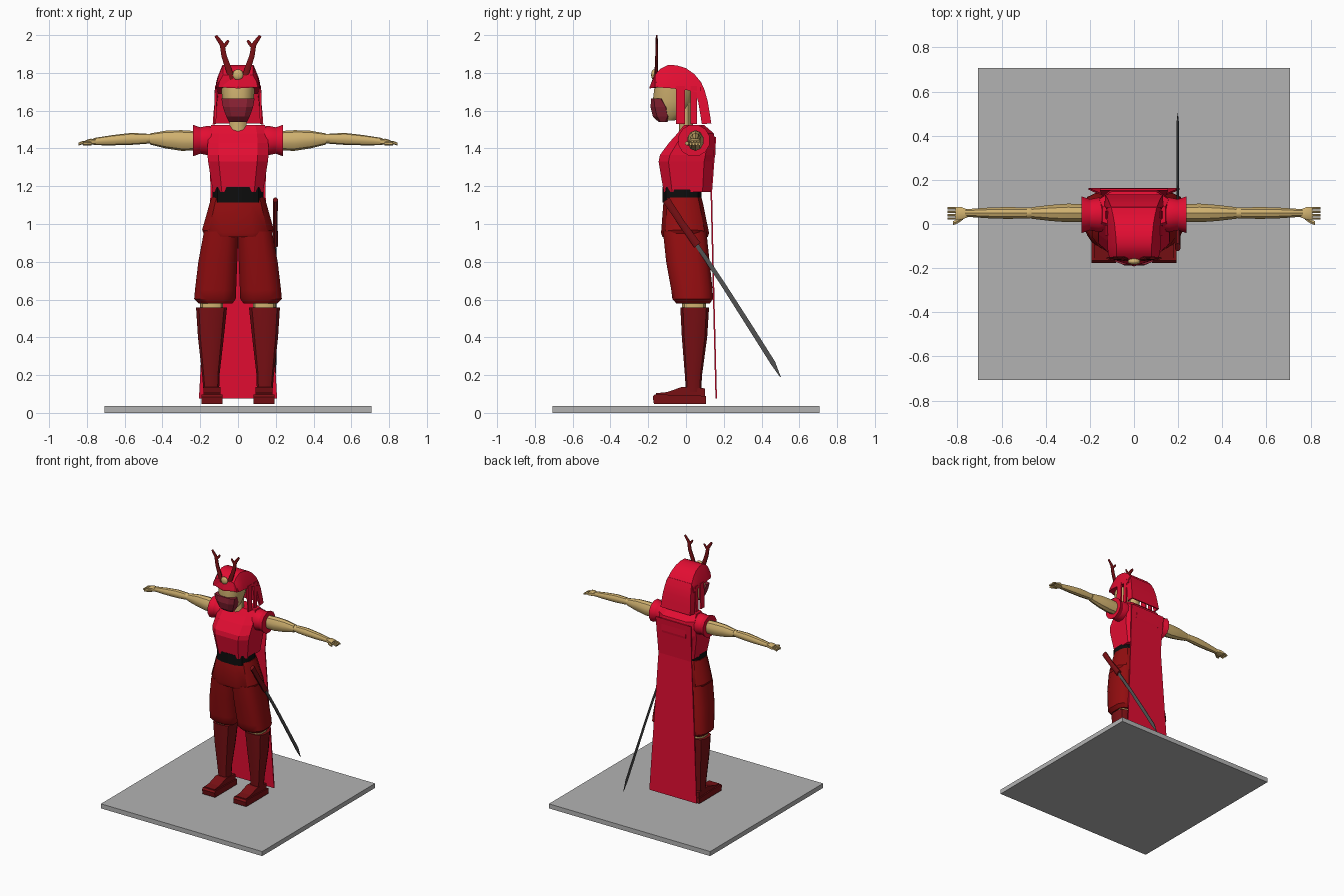
import bpy, bmesh, math
from mathutils import Vector


def mat(name, r, g, b):
    m = bpy.data.materials.new(name)
    m.diffuse_color = (r, g, b, 1)
    return m


SCARLET = mat("scarlet", 0.77, 0.004, 0.032)
RED = mat("dark red", 0.29, 0.004, 0.005)
MAROON = mat("maroon", 0.19, 0.005, 0.007)
TAN = mat("tan", 0.63, 0.44, 0.16)
MASK = mat("mask red", 0.26, 0.016, 0.034)
BLACK = mat("black", 0.004, 0.004, 0.004)
STEEL = mat("dark steel", 0.085, 0.085, 0.085)
GREY = mat("grey", 0.45, 0.45, 0.45)


def finish(name, bm, m, smooth):
    bmesh.ops.recalc_face_normals(bm, faces=bm.faces)
    me = bpy.data.meshes.new(name)
    bm.to_mesh(me)
    bm.free()
    me.materials.append(m)
    ob = bpy.data.objects.new(name, me)
    bpy.context.collection.objects.link(ob)
    if smooth:
        bpy.ops.object.select_all(action='DESELECT')
        ob.select_set(True)
        bpy.context.view_layer.objects.active = ob
        bpy.ops.object.shade_smooth_by_angle(angle=math.radians(smooth))
    return ob


def loft(name, rings, m, smooth=0, mirror=False):
    """Skin a closed solid through rings of points, optionally flipped to -x."""
    bm = bmesh.new()
    vs = [[bm.verts.new(((-p[0] if mirror else p[0]), p[1], p[2])) for p in r] for r in rings]
    n = len(vs[0])
    for a, b in zip(vs, vs[1:]):
        for i in range(n):
            j = (i + 1) % n
            bm.faces.new((a[i], a[j], b[j], b[i]))
    bm.faces.new(vs[0])
    bm.faces.new(vs[-1])
    return finish(name, bm, m, smooth)


def unit(n, p):
    """Superellipse outline with flat sides, scaled to reach 1."""
    pts = []
    for i in range(n):
        a = 2 * math.pi * (i + 0.5) / n
        c, s = math.cos(a), math.sin(a)
        pts.append((math.copysign(abs(c) ** (2 / p), c), math.copysign(abs(s) ** (2 / p), s)))
    k = max(abs(c) for c, s in pts)
    return [(c / k, s / k) for c, s in pts]


def level(z, x0, x1, y0, y1, n=12, p=3):
    return [((x0 + x1) / 2 + (x1 - x0) / 2 * c, (y0 + y1) / 2 + (y1 - y0) / 2 * s, z) for c, s in unit(n, p)]


def across(x, y, z, ry, rz, n=10, p=2):
    return [(x, y + ry * c, z + rz * s) for c, s in unit(n, p)]


def slab(name, prof, x0, x1, m, mirror=False):
    """Extrude a (y, z) profile along x."""
    return loft(name, [[(x, y, z) for y, z in prof] for x in (x0, x1)], m, 0, mirror)


def rod(name, pts, radii, m, n=8, sq=1.0, mirror=False):
    """Tapered rod along a path; sq scales its second thickness."""
    pts = [Vector(p) for p in pts]
    rings = []
    for i, p in enumerate(pts):
        d = (pts[min(i + 1, len(pts) - 1)] - pts[max(i - 1, 0)]).normalized()
        u = d.orthogonal().normalized() if abs(d.y) > 0.9 else d.cross(Vector((0, 1, 0))).normalized()
        if abs(d.x) < 0.01:
            u = d.cross(Vector((1, 0, 0))).normalized()
        v = d.cross(u)
        rings.append([p + u * c * radii[i] + v * s * radii[i] * sq for c, s in unit(n, 2)])
    return loft(name, rings, m, 40, mirror)


# base plate
R = 0.707
slab("base_plate", [(-R, 0), (R, 0), (R, 0.036), (-R, 0.036)], -R, R, GREY)

for mir, side in ((False, "left"), (True, "right")):
    # shoe with sole and narrower upper
    slab("shoe_sole_" + side, [(0.105, 0.048), (0.105, 0.09), (-0.165, 0.098), (-0.176, 0.085), (-0.17, 0.048)],
         0.082, 0.192, MAROON, mir)
    slab("shoe_upper_" + side, [(0.1, 0.08), (0.1, 0.13), (-0.02, 0.138), (-0.10, 0.11), (-0.16, 0.104), (-0.16, 0.08)],
         0.092, 0.182, MAROON, mir)
    # greave, knee and wide trouser leg
    loft("greave_" + side, [level(0.11, 0.10, 0.182, 0.0, 0.08), level(0.2, 0.098, 0.19, -0.006, 0.085),
                            level(0.4, 0.075, 0.212, -0.022, 0.112),
                            level(0.558, 0.058, 0.222, -0.03, 0.122)], MAROON, 35, mir)
    loft("knee_" + side, [level(0.54, 0.08, 0.2, -0.02, 0.105), level(0.62, 0.08, 0.2, -0.02, 0.105)], TAN, 35, mir)
    loft("trouser_leg_" + side, [level(0.578, 0.03, 0.208, -0.05, 0.125), level(0.603, 0.012, 0.232, -0.072, 0.143),
                                 level(0.65, 0.01, 0.228, -0.078, 0.141), level(0.8, 0.004, 0.21, -0.105, 0.125),
                                 level(0.96, -0.002, 0.18, -0.122, 0.108)], RED, 40, mir)
    # shoulder guard flaring outwards
    loft("shoulder_guard_" + side, [across(x, 0.042, 1.442, r, r, 12) for x, r in
                                    ((0.12, 0.07), (0.16, 0.078), (0.2, 0.07), (0.238, 0.083))], SCARLET, 30, mir)
    # arm
    loft("upper_arm_" + side, [across(x, 0.05, z, r, q) for x, z, r, q in
                               ((0.2, 1.44, 0.04, 0.048), (0.3, 1.442, 0.042, 0.052), (0.38, 1.447, 0.036, 0.045),
                                (0.465, 1.45, 0.026, 0.028))], TAN, 35, mir)
    loft("elbow_" + side, [across(x, 0.05, 1.452, r, r) for x, r in
                           ((0.455, 0.02), (0.468, 0.024), (0.487, 0.024), (0.5, 0.02))], TAN, 35, mir)
    loft("forearm_" + side, [across(x, 0.05, z, r, q) for x, z, r, q in
                             ((0.485, 1.452, 0.024, 0.026), (0.57, 1.45, 0.027, 0.03), (0.66, 1.444, 0.024, 0.026),
                              (0.765, 1.436, 0.017, 0.018))], TAN, 35, mir)
    # hand
    loft("palm_" + side, [across(x, 0.048, z, r, q, 8, 4) for x, z, r, q in
                          ((0.755, 1.435, 0.018, 0.014), (0.78, 1.436, 0.028, 0.016),
                           (0.808, 1.431, 0.03, 0.012))], TAN, 35, mir)
    for i in range(4):
        y = 0.025 + i * 0.0155
        loft("finger_%d_%s" % (i + 1, side), [across(x, y, z, 0.0055, 0.007, 6) for x, z in
                                              ((0.8, 1.431), (0.825, 1.43), (0.845, 1.423))], TAN, 0, mir)
    loft("thumb_" + side, [across(x, y, 1.427, 0.009, 0.009, 6) for x, y in
                           ((0.775, 0.028), (0.798, 0.012), (0.82, 0.004))], TAN, 0, mir)

# hip skirt with a lower edge dipping at the middle
hips = [level(1.14, -0.14, 0.14, -0.115, 0.082), level(1.11, -0.15, 0.15, -0.12, 0.09),
        level(0.965, -0.19, 0.19, -0.132, 0.122), level(0.945, -0.18, 0.18, -0.125, 0.115)]
hips[2:] = [[(x, y, z - 0.025 + 0.15 * abs(x)) for x, y, z in r] for r in hips[2:]]
loft("hip_skirt", hips, RED, 35)

# belt
loft("belt", [level(z, -0.135, 0.135, -0.124, 0.082) for z in (1.115, 1.195)], BLACK, 35)

# breastplate
loft("breastplate", [level(z, -w, w, f, b, 8, 4) for z, w, f, b in
                     ((1.17, 0.133, -0.118, 0.132), (1.33, 0.158, -0.145, 0.148), (1.365, 0.162, -0.138, 0.155),
                      (1.43, 0.16, -0.09, 0.157), (1.48, 0.157, -0.045, 0.147),
                      (1.525, 0.142, -0.01, 0.095))], SCARLET)

# thin back cape
cape = [(1.46, 0.155, 0.156), (1.17, 0.145, 0.134), (0.6, 0.178, 0.147), (0.075, 0.207, 0.16)]
loft("cape", [[(-w, y - 0.004, z), (w, y - 0.004, z), (w, y + 0.004, z), (-w, y + 0.004, z)]
              for z, w, y in cape], SCARLET)

# neck and head
loft("neck", [level(z, -0.045, 0.045, -0.035, 0.035, 10, 2) for z in (1.49, 1.64)], TAN, 35)
loft("head", [level(z, -w, w, f, b, 12, 2.5) for z, w, f, b in
              ((1.548, 0.042, -0.14, -0.06), (1.58, 0.066, -0.165, -0.01), (1.65, 0.083, -0.176, 0.03),
               (1.74, 0.09, -0.165, 0.05))], TAN, 40)

# face mask: lower front of the head, open behind
loft("face_mask", [level(z, -w, w, f, b, 8, 3) for z, w, f, b in
                   ((1.54, 0.047, -0.145, -0.10), (1.568, 0.062, -0.175, -0.075), (1.62, 0.08, -0.188, -0.085),
                    (1.665, 0.088, -0.184, -0.12))], MASK)

# helmet bowl: sections from front to back
bowl = [(-0.165, 1.79, 0.078, 0.105, 1.722), (-0.135, 1.822, 0.08, 0.118, 1.722), (-0.095, 1.842, 0.08, 0.12, 1.72),
        (-0.05, 1.84, 0.083, 0.122, 1.715), (0.0, 1.825, 0.088, 0.123, 1.71), (0.045, 1.793, 0.096, 0.124, 1.70),
        (0.078, 1.752, 0.104, 0.124, 1.69)]
loft("helmet_bowl", [[(-b, y, zb), (-(t + b) / 2 - 0.006, y, (z + zb) / 2), (-t, y, z), (t, y, z),
                      ((t + b) / 2 + 0.006, y, (z + zb) / 2), (b, y, zb)] for y, z, t, b, zb in bowl], SCARLET, 30)

# helmet peak
loft("helmet_peak", [[(-0.112, -0.13, z), (-0.112, -0.155, z), (0, -0.192, z - 0.006), (0.112, -0.155, z),
                      (0.112, -0.13, z)] for z in (1.724, 1.733)]
     + [[(-0.08, -0.13, 1.79), (-0.08, -0.163, 1.79), (0, -0.168, 1.79), (0.08, -0.163, 1.79),
         (0.08, -0.13, 1.79)]], SCARLET)

# neck guard curving down the back, with wrapped sides
guard = [(0.078, 1.755, 0.104), (0.098, 1.71, 0.112), (0.115, 1.65, 0.12), (0.125, 1.59, 0.126), (0.134, 1.533, 0.13)]
loft("neck_guard", [[(-w, y, z), (w, y, z), (w + 0.004, y - 0.05, z - 0.005), (w - 0.008, y - 0.05, z - 0.005),
                     (w - 0.01, y - 0.01, z), (-w + 0.01, y - 0.01, z), (-w + 0.008, y - 0.05, z - 0.005),
                     (-w - 0.004, y - 0.05, z - 0.005)] for y, z, w in guard], SCARLET, 30)

for mir, side in ((False, "left"), (True, "right")):
    # hanging side straps
    for i, (y0, y1) in enumerate(((-0.052, -0.004), (0.025, 0.058))):
        loft("helmet_strap_%d_%s" % (i + 1, side),
             [[(x, y0, z), (x, y1, z), (x - 0.012, y1, z), (x - 0.012, y0, z)]
              for x, z in ((0.122, 1.73), (0.128, 1.53))], SCARLET, 0, mir)
    # antler crest
    rod("antler_" + side, [(0.032, -0.16, 1.765), (0.05, -0.157, 1.82), (0.074, -0.155, 1.89), (0.084, -0.155, 1.95),
                           (0.118, -0.155, 1.997)], [0.014, 0.016, 0.014, 0.013, 0.008], MAROON, 8, 0.55, mir)
    rod("antler_tine_" + side, [(0.08, -0.155, 1.935), (0.062, -0.155, 1.955), (0.05, -0.155, 1.972)],
        [0.01, 0.009, 0.006], MAROON, 8, 0.6, mir)

# crest boss
bm = bmesh.new()
bmesh.ops.create_uvsphere(bm, u_segments=14, v_segments=8, radius=0.029)
bmesh.ops.scale(bm, vec=(1, 0.5, 1), verts=bm.verts)
bmesh.ops.translate(bm, vec=(0, -0.17, 1.79), verts=bm.verts)
finish("crest_boss", bm, TAN, 40)

# sword hanging at the left hip
rod("sword_grip", [(0.198, -0.105, 1.128), (0.198, -0.02, 1.0), (0.198, 0.06, 0.888)], [0.02, 0.018, 0.021], MAROON, 8, 0.65)
rod("sword_blade", [(0.198, 0.05, 0.9), (0.198, 0.19, 0.69), (0.198, 0.34, 0.455), (0.198, 0.46, 0.265),
                    (0.198, 0.5, 0.19)], [0.011, 0.012, 0.013, 0.013, 0.002], STEEL, 6, 0.35)
